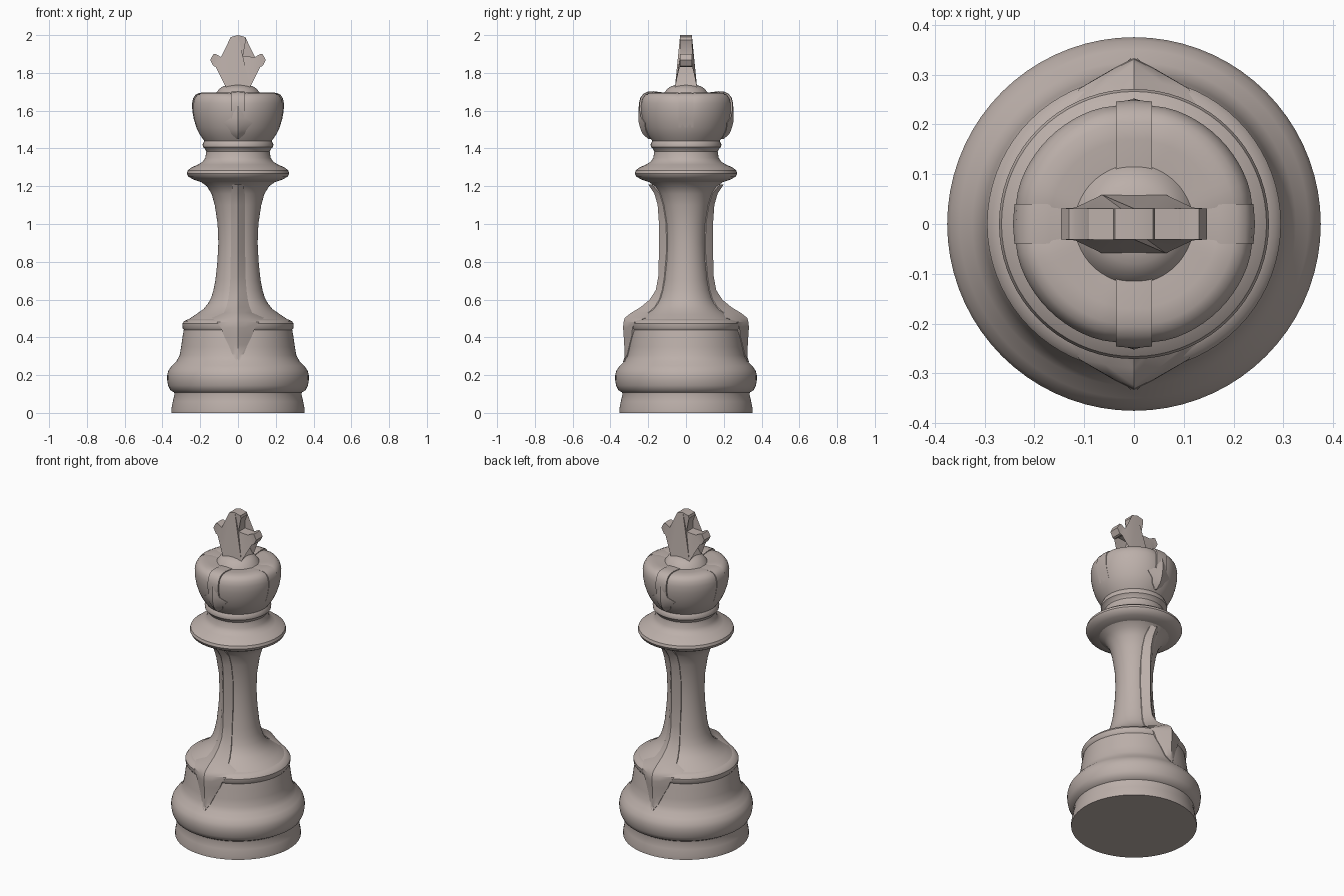
import bpy, bmesh, math

if "Cube" in bpy.data.objects:
    bpy.data.objects.remove(bpy.data.objects["Cube"])

mat = bpy.data.materials.new("warm grey stone")
mat.diffuse_color = (0.50, 0.43, 0.40, 1)
mat.use_nodes = True
mat.node_tree.nodes["Principled BSDF"].inputs["Base Color"].default_value = mat.diffuse_color


def finish(name, bm, angle=35):
    bmesh.ops.recalc_face_normals(bm, faces=bm.faces)
    me = bpy.data.meshes.new(name)
    bm.to_mesh(me)
    bm.free()
    me.materials.append(mat)
    ob = bpy.data.objects.new(name, me)
    bpy.context.collection.objects.link(ob)
    bpy.ops.object.select_all(action='DESELECT')
    ob.select_set(True)
    bpy.context.view_layer.objects.active = ob
    bpy.ops.object.shade_smooth_by_angle(angle=math.radians(angle))
    return ob


def loft(name, rings, angle=35):
    """Skin closed rings of points and cap both ends."""
    bm = bmesh.new()
    vs = [[bm.verts.new(p) for p in ring] for ring in rings]
    n = len(vs[0])
    for a, b in zip(vs, vs[1:]):
        for i in range(n):
            j = (i + 1) % n
            bm.faces.new((a[i], a[j], b[j], b[i]))
    bm.faces.new(vs[0])
    bm.faces.new(vs[-1])
    return finish(name, bm, angle)


def lathe(name, profile, shape=lambda t, r, z: (r, z), n=72):
    rings = []
    for r, z in profile:
        ring = []
        for i in range(n):
            t = 2 * math.pi * i / n
            rr, zz = shape(t, r, z)
            ring.append((rr * math.cos(t), rr * math.sin(t), zz))
        rings.append(ring)
    return loft(name, rings)


def radius(profile, z):
    for (r0, z0), (r1, z1) in zip(profile, profile[1:]):
        if z0 <= z <= z1 and z1 > z0:
            return r0 + (r1 - r0) * (z - z0) / (z1 - z0)
    return profile[-1][0]


# Turned parts: (radius, height)
base = [(.353, 0), (.353, .02), (.345, .06), (.336, .1), (.338, .108), (.358, .12), (.37, .145),
        (.375, .175), (.375, .2), (.368, .225), (.35, .25), (.325, .275), (.309, .305), (.301, .35),
        (.294, .40), (.287, .44), (.294, .45), (.295, .472), (.285, .486), (.26, .497)]
shaft = [(.26, .497), (.225, .52), (.182, .55), (.158, .58), (.142, .61), (.13, .65), (.12, .7),
         (.109, .8), (.104, .9), (.108, 1.0), (.123, 1.1), (.14, 1.16), (.165, 1.2), (.2, 1.225)]
collar = [(.19, 1.22), (.235, 1.235), (.262, 1.25), (.271, 1.268), (.266, 1.284), (.245, 1.3),
          (.21, 1.315), (.187, 1.33), (.173, 1.35), (.168, 1.385), (.175, 1.398), (.186, 1.408),
          (.187, 1.422), (.18, 1.436), (.175, 1.445)]
crown = [(.175, 1.435), (.186, 1.45), (.203, 1.475), (.22, 1.51), (.234, 1.555), (.242, 1.6),
         (.243, 1.64), (.237, 1.667), (.224, 1.685), (.205, 1.694), (.17, 1.697), (.12, 1.69)]
dome = [(.125, 1.68), (.115, 1.695), (.1, 1.715), (.08, 1.728), (.05, 1.738)]


def crease(t, r, z):
    # crown cushions dip slightly where the four straps run
    d = abs(math.cos(2 * t)) ** 12
    k = max(0, min(1, (z - 1.5) / .15))
    return r * (1 - .025 * d * k), z - .008 * d * k


lathe("base", base)
lathe("shaft", shaft)
lathe("collar", collar)
lathe("crown", crown, crease)
lathe("crown_dome", dome)

# Raised ornaments on front and back: (height, outer depth, half width)
stem = [(.27, .318, .006), (.31, .326, .03), (.36, .327, .05), (.41, .33, .075), (.45, .333, .09),
        (.48, .331, .11), (.503, .324, .138), (.53, .29, .075), (.56, .24, .062), (.6, .192, .052),
        (.65, .16, .045), (.72, .147, .04), (.85, .143, .038), (1.0, .143, .038), (1.1, .15, .038),
        (1.16, .167, .036), (1.21, .2, .03)]
fleur = [(1.45, .2, .006), (1.475, .228, .035), (1.5, .24, .045), (1.535, .25, .078),
         (1.56, .252, .04), (1.59, .252, .03), (1.625, .25, .008)]


def ridge(name, stations, body, side, crest):
    rings = []
    for z, out, w in stations:
        r = radius(body, z)
        edge = math.sqrt(max(r * r - w * w, 0)) + .004
        mid = edge + (out - edge) * crest
        pts = [(-w, edge - .04), (-w, edge), (-w * .42, mid), (0, out),
               (w * .42, mid), (w, edge), (w, edge - .04)]
        rings.append([(x * side, -y * side, z) for x, y in pts])
    loft(name, rings, 30)


body = base + shaft[1:]
for side, word in ((1, "front"), (-1, "back")):
    ridge(word + "_leaf_stem", stem, body, side, .62)
    ridge(word + "_crown_ornament", fleur, crown, side, .6)

# Straps over the crown, in four directions
for k, word in enumerate(("right", "back", "left", "front")):
    a = k * math.pi / 2
    main = k % 2 == 1
    lift = .006 if main else .0
    half = .036 if main else .04
    rings = []
    for r, z in crown[3:] + [(.1, 1.69)]:
        top = max(0, min(1, (z - 1.66) / .03))
        ring = []
        for y, d in ((-half, -.02), (-half, lift - .003), (0, lift), (half, lift - .003), (half, -.02)):
            x, zz = r + d * (1 - top), z + d * top
            ring.append((x * math.cos(a) - y * math.sin(a), x * math.sin(a) + y * math.cos(a), zz))
        rings.append(ring)
    loft(word + "_crown_strap", rings)

# Cross: mirrored outline, thicker towards the foot
right = [(.064, 1.725), (.045, 1.765), (.034, 1.8), (.026, 1.845), (.09, 1.85), (.118, 1.832),
         (.13, 1.836), (.147, 1.868), (.13, 1.9), (.118, 1.9), (.09, 1.884), (.026, 1.888),
         (.025, 1.93), (.042, 1.975), (.038, 1.99), (0, 2.0)]
outline = right + [(-x, z) for x, z in right[-2::-1]]


def depth(z):
    return .031 + max(0, 1.84 - z) * .24


bm = bmesh.new()
f = [bm.verts.new((x, -depth(z), z)) for x, z in outline]
b = [bm.verts.new((x, depth(z), z)) for x, z in outline]
n = len(outline)
for i in range(n):
    j = (i + 1) % n
    bm.faces.new((f[i], f[j], b[j], b[i]))
caps = [bm.faces.new(f), bm.faces.new(b[::-1])]
bmesh.ops.triangulate(bm, faces=caps)
finish("cross", bm, 30)
